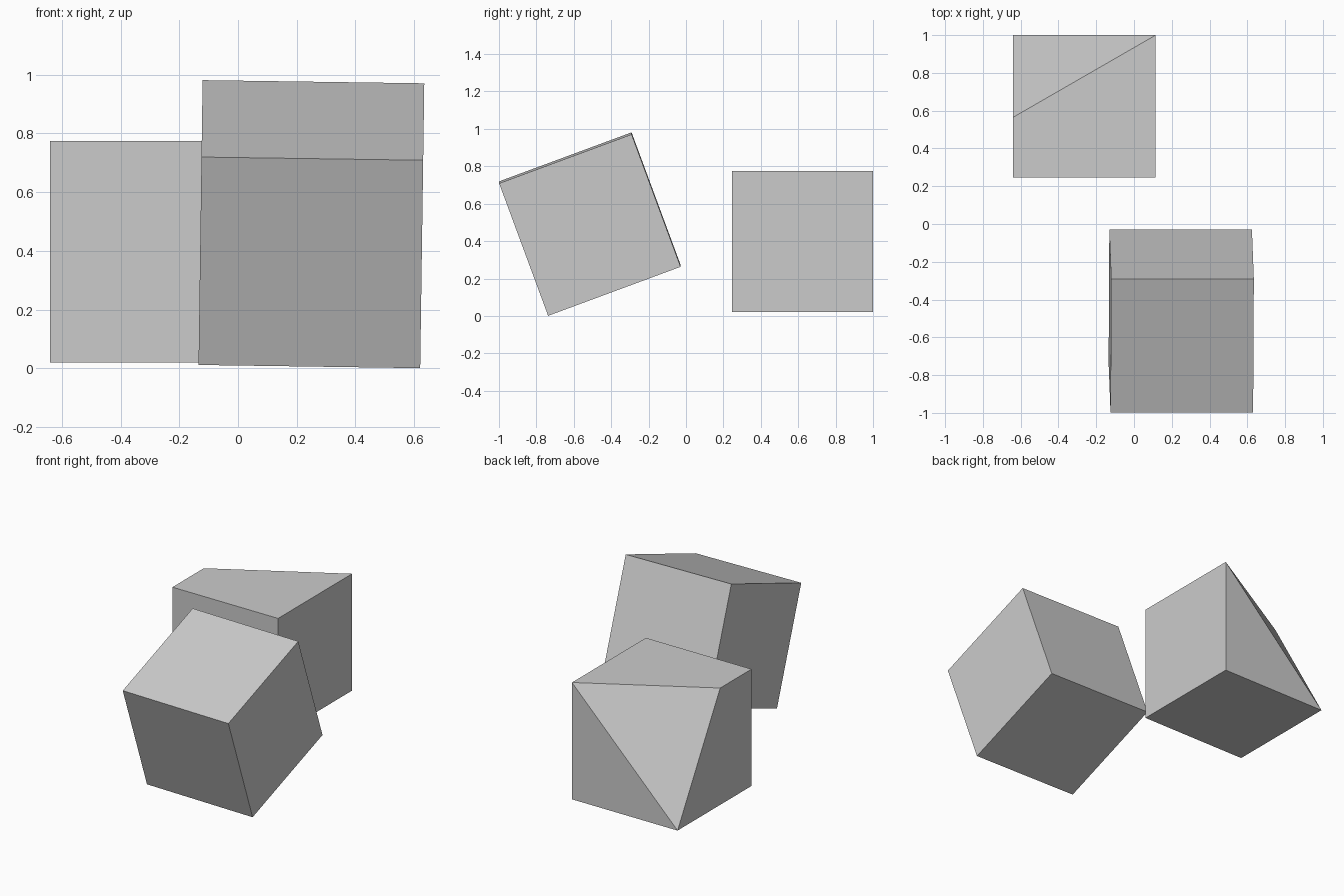
import bpy, bmesh
from math import radians
from mathutils import Vector

if "Cube" in bpy.data.objects:
    bpy.data.objects.remove(bpy.data.objects["Cube"])

SIDE = 0.755


def cube(name, location, rotation=(0, 0, 0)):
    bpy.ops.mesh.primitive_cube_add(size=SIDE, location=location,
                                    rotation=[radians(a) for a in rotation])
    obj = bpy.context.object
    obj.name = name
    return obj


# Whole cube, tipped back onto its lower edge
cube("tilted_cube", (0.25, -0.514, 0.491), (20.3, 0.82, 0))

# Upright cube with its back left top corner sliced off
cut = cube("cut_cube", (-0.2625, 0.6225, 0.3975))
h = SIDE / 2
a, b, c = Vector((h, h, h)), Vector((-h, -0.0575, h)), Vector((-h, h, -h))
normal = (b - a).cross(c - a).normalized()
if normal.dot(Vector((-h, h, h)) - a) < 0:
    normal.negate()

bm = bmesh.new()
bm.from_mesh(cut.data)
result = bmesh.ops.bisect_plane(bm, geom=bm.verts[:] + bm.edges[:] + bm.faces[:],
                                dist=1e-4, plane_co=a, plane_no=normal,
                                clear_outer=True)
bmesh.ops.holes_fill(bm, edges=[e for e in bm.edges if e.is_boundary], sides=0)
bmesh.ops.recalc_face_normals(bm, faces=bm.faces[:])
bm.to_mesh(cut.data)
bm.free()
